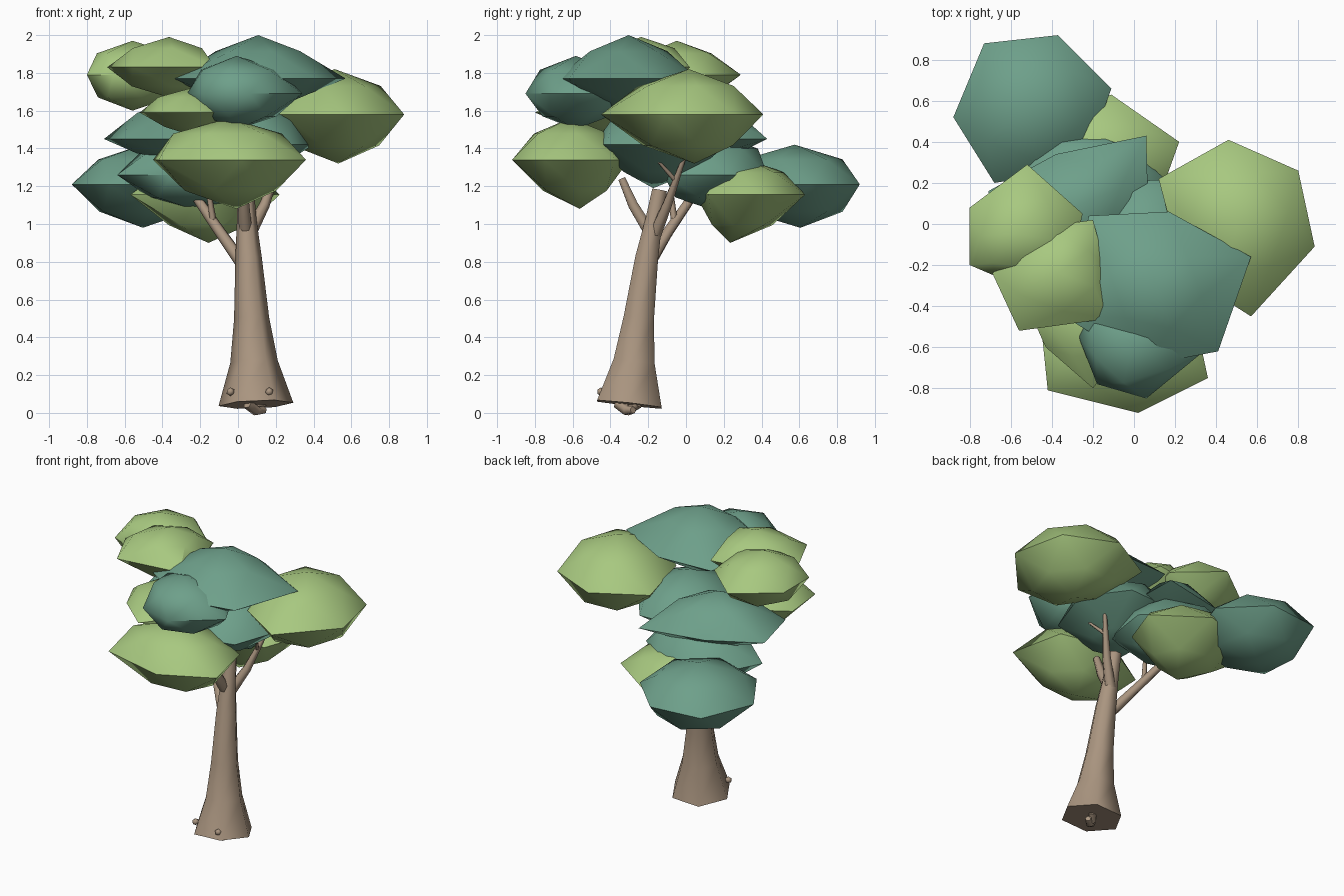
import bpy, bmesh, math
from mathutils import Vector

cube = bpy.data.objects.get("Cube")
if cube:
    bpy.data.objects.remove(cube, do_unlink=True)


def make_material(name, color):
    mat = bpy.data.materials.new(name)
    mat.use_nodes = True
    rgba = (*color, 1)
    mat.diffuse_color = rgba
    mat.node_tree.nodes["Principled BSDF"].inputs["Base Color"].default_value = rgba
    return mat


light_leaf = make_material("light leaf green", (.39, .58, .215))
dark_leaf = make_material("dark teal green", (.155, .35, .255))
bark = make_material("brown bark", (.4, .3, .215))


def finish(name, bm, mat, angle):
    """Turn a bmesh into a smooth shaded object that keeps its sharp edges."""
    bmesh.ops.recalc_face_normals(bm, faces=bm.faces)
    mesh = bpy.data.meshes.new(name)
    bm.to_mesh(mesh)
    bm.free()
    mesh.materials.append(mat)
    obj = bpy.data.objects.new(name, mesh)
    bpy.context.collection.objects.link(obj)
    bpy.ops.object.select_all(action='DESELECT')
    obj.select_set(True)
    bpy.context.view_layer.objects.active = obj
    bpy.ops.object.shade_smooth_by_angle(angle=math.radians(angle))
    return obj


def leaf_clump(name, mat, bottom, middle, top, outline, upper=.78, lower=.76, sag=(0, 0)):
    """Faceted clump: flat outline at the widest level, a shoulder ring and a tip on each side.
    upper and lower set how full the shoulders are, sag shifts the lower tip sideways."""
    bm = bmesh.new()
    points = [Vector((x, y, middle)) for x, y in outline]
    count = len(points)
    center = sum(points, Vector()) / count
    rim = [bm.verts.new(p) for p in points]
    for level, full, shift in ((top, upper, (0, 0)), (bottom, lower, sag)):
        middle_point = center + Vector((*shift, 0))
        tip = bm.verts.new((middle_point.x, middle_point.y, level))
        ring = []
        for i in range(count):
            between = (points[i] + points[(i + 1) % count]) / 2
            p = middle_point.lerp(between, full)
            p.z = middle + (level - middle) * .63
            ring.append(bm.verts.new(p))
        for i in range(count):
            j = (i + 1) % count
            bm.faces.new((rim[i], rim[j], ring[i]))
            bm.faces.new((ring[i], rim[j], ring[j]))
            bm.faces.new((ring[i], ring[j], tip))
    return finish(name, bm, mat, 46)


def limb(name, path, sides=6):
    """Tapered limb lofted along (x, y, z, radius) stations."""
    bm = bmesh.new()
    spots = [Vector(p[:3]) for p in path]
    rings = []
    for i, spot in enumerate(spots):
        along = spots[min(i + 1, len(spots) - 1)] - spots[max(i - 1, 0)]
        turn = Vector((0, 0, 1)).rotation_difference(along.normalized())
        ring = []
        for k in range(sides):
            a = math.tau * k / sides
            offset = Vector((math.cos(a), math.sin(a), 0)) * path[i][3]
            ring.append(bm.verts.new(spot + turn @ offset))
        rings.append(ring)
    for low, high in zip(rings, rings[1:]):
        for k in range(sides):
            n = (k + 1) % sides
            bm.faces.new((low[k], low[n], high[n], high[k]))
    bm.faces.new(rings[0])
    bm.faces.new(rings[-1])
    return finish(name, bm, bark, 75)


# Trunk, leaning back and flaring at the foot
limb("trunk", [(.095, -.3, .045, .198), (.085, -.275, .27, .126), (.072, -.25, .5, .093),
               (.056, -.208, .82, .07), (.046, -.17, 1.02, .052), (.04, -.14, 1.18, .045)])

# Branches and twigs
limb("left_branch", [(.03, -.2, .78, .035), (-.09, -.1, .95, .03), (-.22, .03, 1.14, .025)])
limb("left_fork", [(-.13, -.06, 1.0, .02), (-.155, -.08, 1.16, .015)], 5)
limb("right_branch", [(.05, -.17, .93, .038), (.14, -.1, 1.1, .028), (.23, -.01, 1.35, .012)])
limb("front_branch", [(.04, -.2, .97, .035), (.03, -.28, 1.1, .03), (.02, -.34, 1.24, .022)])
limb("twig", [(.185, -.055, 1.23, .014), (.27, -.18, 1.37, .005)], 5)

# Root stubs under the foot and knots on the bark
limb("root_stub_front", [(.05, -.36, .05, .03), (.1, -.31, .012, .03), (.14, -.28, .015, .02)], 5)
limb("root_stub_back", [(.13, -.25, .05, .025), (.09, -.3, .02, .025)], 5)
for side, x, y in (("right", -.04, -.405), ("left", .165, -.45)):
    bm = bmesh.new()
    bmesh.ops.create_icosphere(bm, subdivisions=1, radius=.023)
    bmesh.ops.translate(bm, verts=bm.verts, vec=(x, y, .112))
    finish("bark_knot_" + side, bm, bark, 50)

# Dark clumps
leaf_clump("back_clump", dark_leaf, .98, 1.21, 1.42,
           [(-.73, .88), (-.37, .92), (-.11, .66), (-.25, .27), (-.68, .2), (-.88, .52)],
           sag=(0, .03))
leaf_clump("crown_clump", dark_leaf, 1.59, 1.77, 2.0,
           [(-.22, .04), (.17, .06), (.57, -.16), (.41, -.62), (.05, -.69), (-.34, -.45)],
           upper=.58, lower=.55, sag=(-.04, 0))
leaf_clump("crown_front_clump", dark_leaf, 1.5, 1.69, 1.89,
           [(-.2, -.36), (.2, -.34), (.34, -.62), (.06, -.85), (-.18, -.78), (-.27, -.55)],
           upper=.82)
leaf_clump("middle_left_clump", dark_leaf, 1.33, 1.45, 1.67,
           [(-.38, .34), (.06, .43), (.07, .02), (-.2, -.26), (-.62, -.2), (-.71, .16)],
           upper=.64, lower=.65)
leaf_clump("middle_right_clump", dark_leaf, 1.19, 1.42, 1.64,
           [(-.15, .2), (.2, .22), (.4, -.05), (.27, -.42), (-.02, -.49), (-.28, -.2)],
           upper=.8, lower=.55, sag=(-.1, -.05))
leaf_clump("lower_clump", dark_leaf, 1.07, 1.26, 1.48,
           [(-.46, .42), (-.08, .43), (.15, .22), (.1, -.12), (-.35, -.12), (-.64, .08)],
           upper=.84)

# Light clumps
leaf_clump("side_clump", light_leaf, 1.32, 1.58, 1.82,
           [(.12, .22), (.46, .41), (.8, .26), (.88, -.11), (.57, -.45), (.24, -.24)],
           upper=.74, lower=.7, sag=(.02, .03))
leaf_clump("front_clump", light_leaf, 1.08, 1.34, 1.56,
           [(-.42, -.81), (.02, -.92), (.36, -.75), (.28, -.38), (-.08, -.3), (-.45, -.52)],
           upper=.76, lower=.64, sag=(.04, .05))
leaf_clump("upper_left_clump", light_leaf, 1.6, 1.79, 1.97,
           [(-.8, .08), (-.52, .29), (-.25, .05), (-.32, -.25), (-.66, -.26), (-.8, -.2)])
leaf_clump("upper_front_clump", light_leaf, 1.67, 1.83, 1.99,
           [(-.69, -.24), (-.56, -.52), (-.12, -.46), (-.14, -.2), (-.2, .02), (-.48, -.02)],
           upper=.74)
leaf_clump("low_back_clump", light_leaf, .9, 1.155, 1.34,
           [(-.4, .54), (-.11, .63), (.22, .4), (.12, .12), (-.2, .05), (-.57, .2)],
           lower=.64, sag=(0, -.09))
leaf_clump("middle_front_clump", light_leaf, 1.47, 1.59, 1.72,
           [(-.52, -.4), (-.43, -.6), (-.2, -.8), (.0, -.55), (-.04, -.28), (-.3, -.18)],
           upper=.76, lower=.62)
